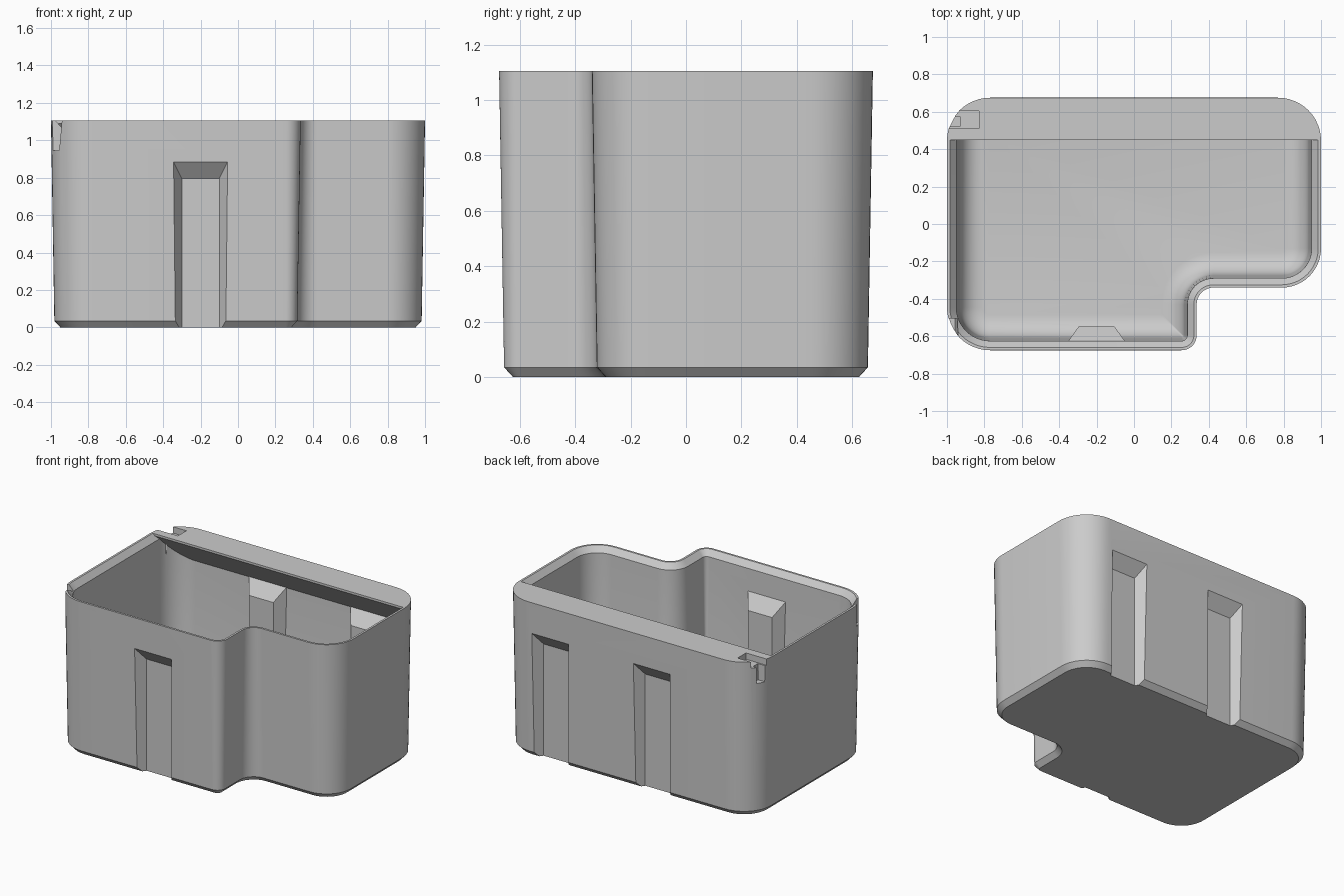
import bpy, bmesh
from math import cos, sin, pi, radians

if "Cube" in bpy.data.objects:
    bpy.data.objects.remove(bpy.data.objects["Cube"])

HEIGHT = 1.105
# Footprint corners: x, y, radius, inward direction, arc start and sweep in degrees
CORNERS = [
    (-1, -.675, .23, 1, 1, 180, 90),
    (.335, -.675, .08, -1, 1, 270, 90),
    (.335, -.34, .09, -1, 1, 180, -90),
    (1, -.34, .21, -1, 1, 270, 90),
    (1, .675, .23, -1, -1, 0, 90),
    (-1, .675, .23, 1, -1, 90, 90),
]
STEPS = 12


def outline(inset):
    """Rounded L footprint, moved inward by inset."""
    pts = []
    for x, y, r, sx, sy, start, sweep in CORNERS:
        x, y = x + sx * inset, y + sy * inset
        if sweep > 0:
            r = max(r - inset, .008)
            cx, cy = x + sx * r, y + sy * r
        else:
            r += inset
            cx, cy = x + r, y - r
        for i in range(STEPS + 1):
            a = radians(start + sweep * i / STEPS)
            pts.append((cx + r * cos(a), cy + r * sin(a)))
    return pts


def loft(name, rings):
    """Closed solid skinned through rings of equal point count."""
    bm = bmesh.new()
    loops = [[bm.verts.new(p) for p in ring] for ring in rings]
    n = len(loops[0])
    for a, b in zip(loops, loops[1:]):
        for i in range(n):
            j = (i + 1) % n
            bm.faces.new((a[i], a[j], b[j], b[i]))
    bm.faces.new(loops[0])
    bm.faces.new(loops[-1])
    bmesh.ops.recalc_face_normals(bm, faces=bm.faces)
    mesh = bpy.data.meshes.new(name)
    bm.to_mesh(mesh)
    bm.free()
    obj = bpy.data.objects.new(name, mesh)
    bpy.context.collection.objects.link(obj)
    return obj


def shell(name, levels):
    return loft(name, [[(x, y, z) for x, y in outline(d)] for d, z in levels])


def cut(target, cutter):
    """Subtract the cutter from the target and discard it."""
    mod = target.modifiers.new("cut", "BOOLEAN")
    mod.operation, mod.solver, mod.object = "DIFFERENCE", "EXACT", cutter
    bpy.context.view_layer.objects.active = target
    bpy.ops.object.modifier_apply(modifier=mod.name)
    bpy.data.objects.remove(cutter)


def channel(name, x, side, levels):
    """Tapered upright rib on the front (-1) or back (1) wall: depth, half width, top."""
    rings = []
    for depth, half, top in levels:
        y = side * (.672 - depth)
        rings.append([(x - half, y, -.2), (x + half, y, -.2),
                      (x + half, y, top), (x - half, y, top)])
    return loft(name, rings)


def box(name, x0, x1, y0, y1, z0, z1, taper=0):
    return loft(name, [[(x0 + t, y0, z), (x1 - t, y0, z), (x1 - t, y1, z), (x0 + t, y1, z)]
                       for z, t in ((z0, taper), (z1, 0))])


# Outer body: chamfered foot and slight draft
body = shell("container_body", [(.05, 0), (.018, .035), (0, HEIGHT)])

# Cavity: rounded floor edge, straight wall, chamfered rim
FLOOR, FILLET, WALL = .05, .12, .067
levels = []
for i in range(7):
    a = pi / 2 * i / 6
    levels.append((WALL + FILLET * (1 - sin(a)), FLOOR + FILLET * (1 - cos(a))))
levels += [(.05, HEIGHT - .04), (.015, HEIGHT), (.015, 1.2)]
cavity = shell("cavity", levels)

# Back flange with a sloped underside
profile = [(.45, 1.3), (.45, 1.09), (.64, .88), (.9, .88), (.9, 1.3)]
cut(cavity, loft("flange", [[(x, y, z) for y, z in profile] for x in (-1.2, 1.2)]))

# Ribs standing inside, with matching grooves outside
RIBS = [(-.2, -1), (-.2, 1), (.6, 1)]
for x, side in RIBS:
    cut(cavity, channel("rib", x, side, [(0, .184, .97), (.125, .095, .81)]))
cut(body, cavity)
for x, side in RIBS:
    cut(body, channel("groove", x, side, [(-.05, .177, .95), (.07, .1, .795)]))

# Latch notches in the two right-hand corners
cut(body, box("front_notch", -1.004, -.94, -.75, -.505, .945, 1.12, .016))
cut(body, box("back_recess", -1.1, -.83, .51, .605, 1.06, 1.2))
cut(body, box("back_notch", -1.1, -.93, .52, .575, .945, 1.1))

# Plain grey plastic
grey = bpy.data.materials.new("grey_plastic")
grey.use_nodes = True
grey.diffuse_color = (.6, .6, .6, 1)
grey.node_tree.nodes["Principled BSDF"].inputs["Base Color"].default_value = (.6, .6, .6, 1)
body.data.materials.clear()
body.data.materials.append(grey)
for face in body.data.polygons:
    face.material_index = 0

bpy.ops.object.select_all(action="DESELECT")
body.select_set(True)
bpy.context.view_layer.objects.active = body
bpy.ops.object.shade_smooth_by_angle(angle=radians(25))
